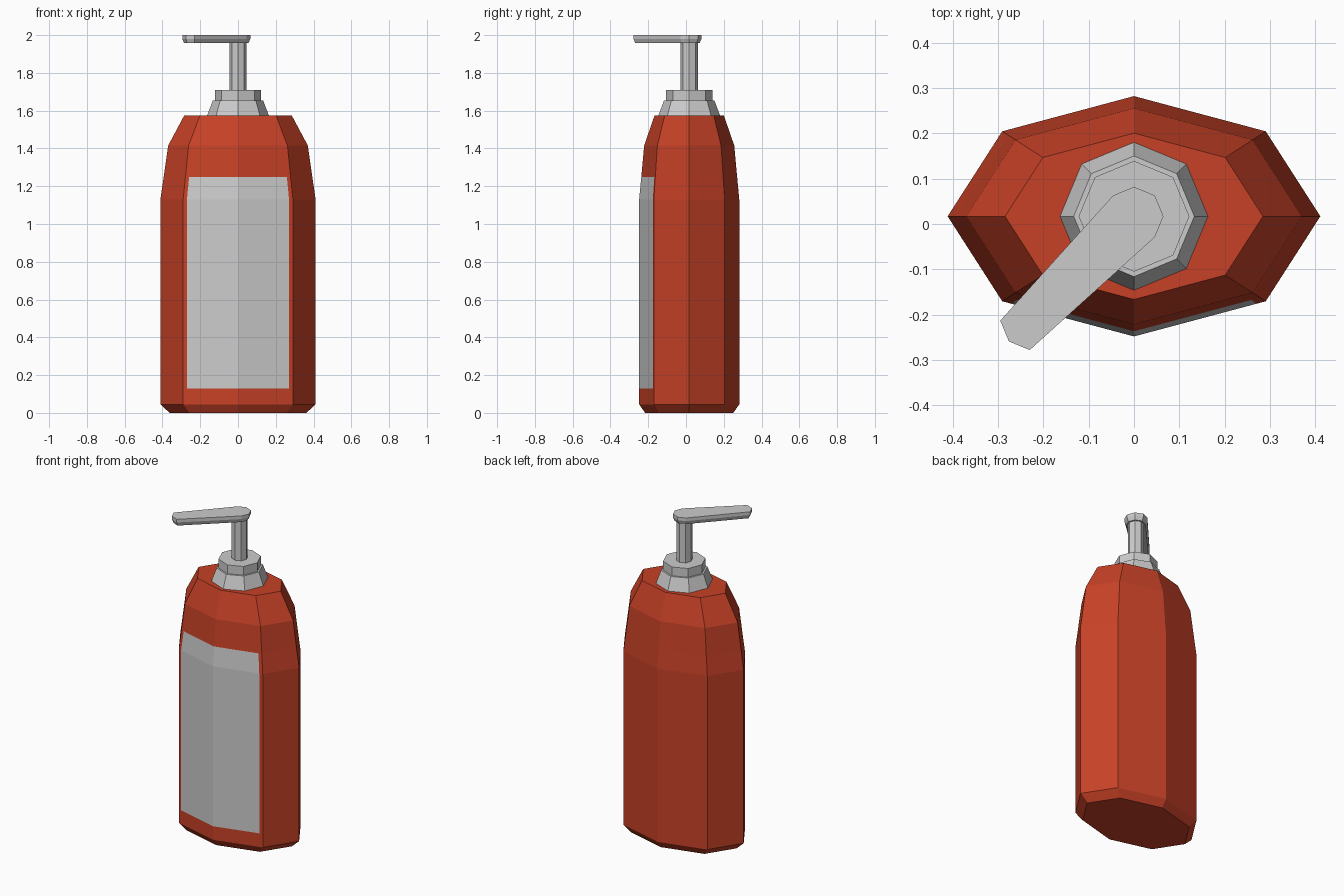
import bpy, bmesh, math
from mathutils import Vector

CY = 0.017  # bottle axis offset in y

cube = bpy.data.objects.get("Cube")
if cube:
    bpy.data.objects.remove(cube, do_unlink=True)


def material(name, rgb):
    m = bpy.data.materials.new(name)
    m.use_nodes = True
    m.diffuse_color = (*rgb, 1)
    m.node_tree.nodes["Principled BSDF"].inputs["Base Color"].default_value = (*rgb, 1)
    return m


red = material("red plastic", (0.57, 0.053, 0.02))
label_grey = material("label grey", (0.6, 0.6, 0.6))
pump_grey = material("pump grey", (0.6, 0.6, 0.6))


def octagon(rx, ry=None):
    ry = ry or rx
    return [Vector((rx * math.cos(i * math.pi / 4), ry * math.sin(i * math.pi / 4), 0))
            for i in range(8)]


def loft(name, rings, mats, pick=None):
    """Skin a stack of (outline, z) rings, cap both ends, colour by rule."""
    bm = bmesh.new()
    loops = [[bm.verts.new((p.x, p.y + CY, z)) for p in pts] for pts, z in rings]
    n = len(loops[0])
    for low, high in zip(loops, loops[1:]):
        for i in range(n):
            j = (i + 1) % n
            f = bm.faces.new((low[i], low[j], high[j], high[i]))
            if pick:
                f.material_index = pick(i, f.calc_center_median().z)
    bm.faces.new(loops[0][::-1])
    bm.faces.new(loops[-1])
    bmesh.ops.recalc_face_normals(bm, faces=bm.faces)
    mesh = bpy.data.meshes.new(name)
    bm.to_mesh(mesh)
    bm.free()
    for m in mats:
        mesh.materials.append(m)
    obj = bpy.data.objects.new(name, mesh)
    bpy.context.collection.objects.link(obj)
    return obj


# Bottle: tapered octagon, with extra columns and rows bounding the label
base = octagon(0.411, 0.265)
margin = 0.07
base.insert(6, base[5].lerp(base[6], margin))
base.insert(8, base[8].lerp(base[7], margin))
LABEL_LOW, LABEL_HIGH = 0.13, 1.25
profile = [(0, 0.88), (0.045, 1), (LABEL_LOW, 1), (1.13, 1),
           (LABEL_HIGH, 0.957), (1.415, 0.9), (1.575, 0.692)]
loft("bottle", [([p * s for p in base], z) for z, s in profile], [red, label_grey],
     lambda i, z: int(i in (6, 7) and LABEL_LOW < z < LABEL_HIGH))

# Pump collar: flared skirt with a narrower cap
loft("collar", [(octagon(r), z) for r, z in
                [(0.165, 1.57), (0.133, 1.655), (0.122, 1.655), (0.122, 1.71)]], [pump_grey])

# Pump stem
loft("stem", [(octagon(0.046), 1.70), (octagon(0.046), 1.97)], [pump_grey])


# Pump head: octagon whose front right corners stretch into the spout
def head(r):
    pts = octagon(r)
    for i in (4, 5, 6):
        pts[i] += Vector((-0.23, -0.23, 0))
    return pts


loft("pump_head", [(head(0.055), 1.957), (head(0.065), 1.98), (head(0.065), 2.0)], [pump_grey])
